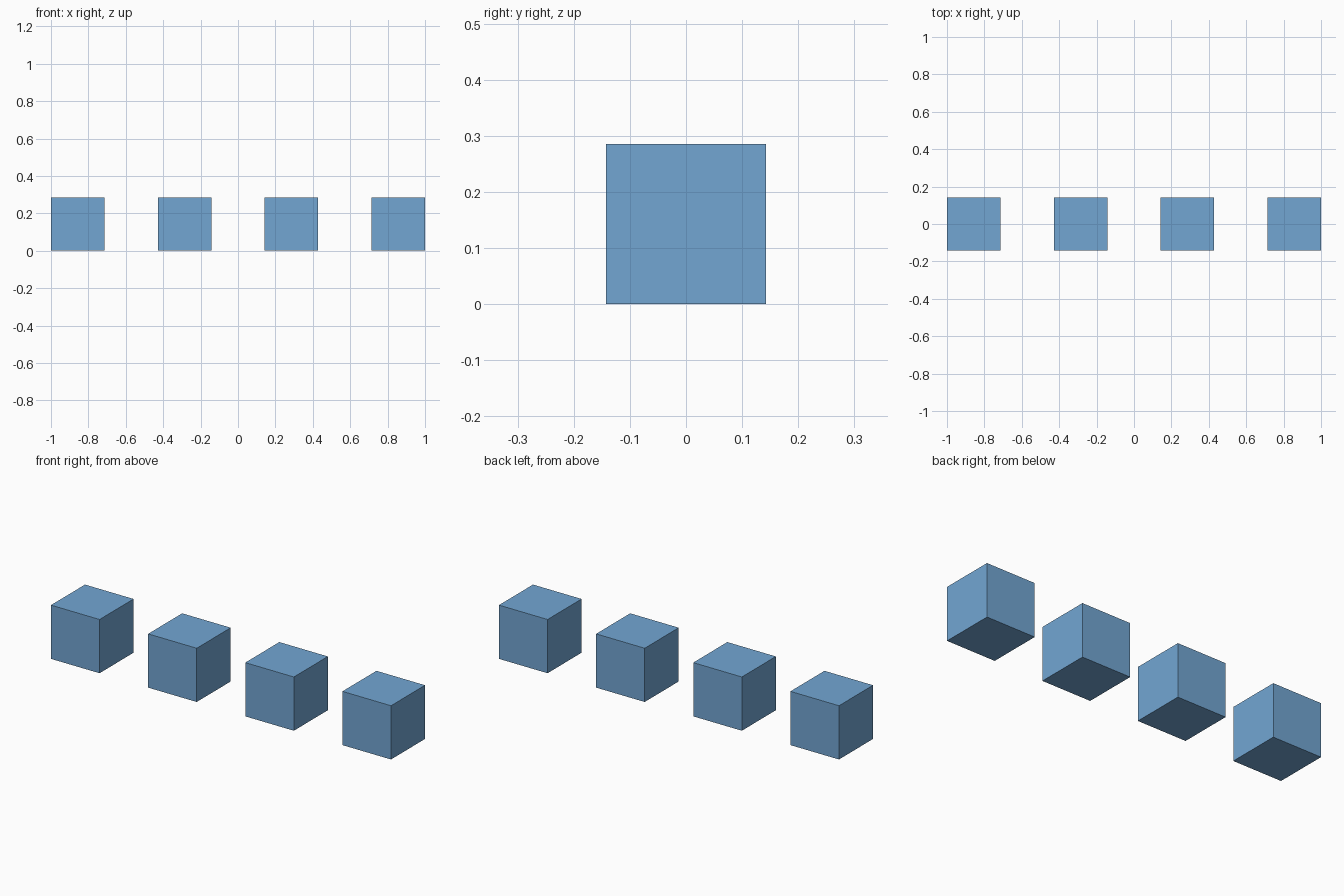
import bpy

if "Cube" in bpy.data.objects:
    bpy.data.objects.remove(bpy.data.objects["Cube"])

SIZE = 2 / 7       # cube edge
PITCH = 2 * SIZE   # gap between cubes equals one edge
COUNT = 4

# Shared blue finish
blue = bpy.data.materials.new("blue")
blue.diffuse_color = (0.17, 0.38, 0.65, 1)
blue.use_nodes = True
blue.node_tree.nodes["Principled BSDF"].inputs["Base Color"].default_value = blue.diffuse_color

# Row of four equal cubes standing on the ground
for i in range(COUNT):
    x = (i - (COUNT - 1) / 2) * PITCH
    bpy.ops.mesh.primitive_cube_add(size=SIZE, location=(x, 0, SIZE / 2))
    cube = bpy.context.object
    cube.name = f"cube_{i + 1}"
    cube.data.materials.append(blue)
